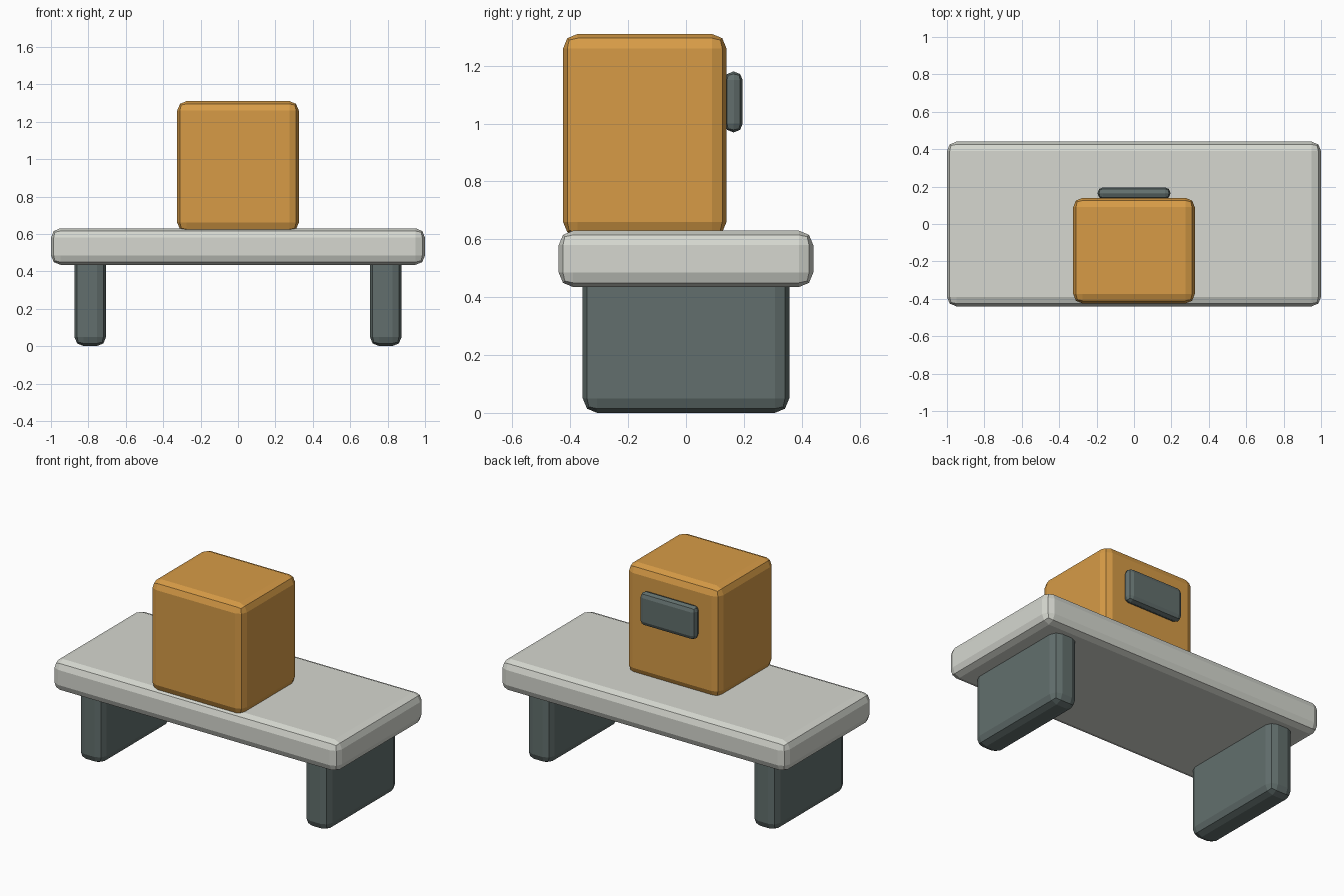
import bpy

cube = bpy.data.objects.get("Cube")
if cube:
    bpy.data.objects.remove(cube, do_unlink=True)


def make_material(name, rgb):
    mat = bpy.data.materials.new(name)
    mat.use_nodes = True
    mat.diffuse_color = (*rgb, 1)
    mat.node_tree.nodes["Principled BSDF"].inputs["Base Color"].default_value = (*rgb, 1)
    return mat


def rounded_box(name, low, high, mat, bevel=0.05):
    """Box between two corners, with its edges rounded in two flat steps."""
    center = [(a + b) / 2 for a, b in zip(low, high)]
    bpy.ops.mesh.primitive_cube_add(size=1, location=center)
    obj = bpy.context.object
    obj.name = name
    obj.scale = [b - a for a, b in zip(low, high)]
    bpy.ops.object.transform_apply(location=False, rotation=False, scale=True)
    mod = obj.modifiers.new("rounded_edges", "BEVEL")
    mod.width = bevel
    mod.segments = 2
    mod.limit_method = "NONE"
    obj.data.materials.append(mat)
    return obj


pale = make_material("pale_grey", (0.67, 0.685, 0.63))
slate = make_material("slate_grey", (0.122, 0.159, 0.153))
orange = make_material("warm_orange", (0.68, 0.33, 0.062))

# Table: slab and two panel legs
rounded_box("table_top", (-1, -0.44, 0.435), (1, 0.44, 0.63), pale)
for side, x in (("left", 0.79), ("right", -0.79)):
    rounded_box(side + "_leg", (x - 0.085, -0.357, 0), (x + 0.085, 0.357, 0.5), slate)

# Cabinet on the table, with a plate on its back
rounded_box("cabinet", (-0.325, -0.425, 0.61), (0.325, 0.14, 1.31), orange)
rounded_box("back_plate", (-0.195, 0.133, 0.97), (0.195, 0.196, 1.18), slate, 0.03)
